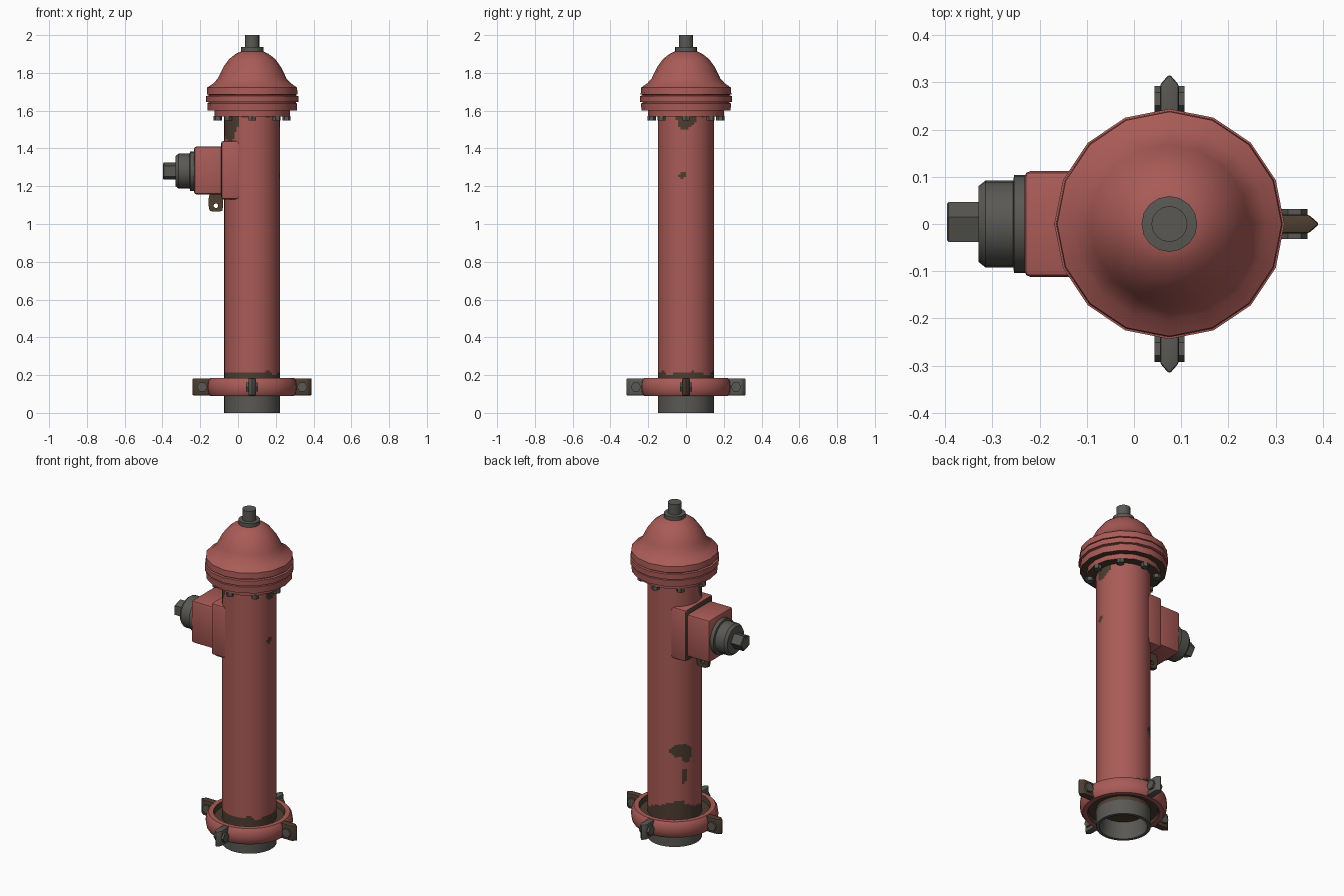
import bpy, bmesh, math
from mathutils import Matrix, Vector, noise

cube = bpy.data.objects.get("Cube")
if cube:
    bpy.data.objects.remove(cube)

AXIS = 0.075      # x of the barrel's centre line
OUTLET_Z = 1.28   # height of the side outlet


def material(name, rgb):
    m = bpy.data.materials.new(name)
    m.use_nodes = True
    m.diffuse_color = (*rgb, 1)
    bsdf = next(n for n in m.node_tree.nodes if n.type == 'BSDF_PRINCIPLED')
    bsdf.inputs["Base Color"].default_value = (*rgb, 1)
    return m


RED, GREY, BROWN = range(3)
MATS = [material("red_paint", (0.40, 0.105, 0.095)),
        material("dark_iron", (0.10, 0.098, 0.088)),
        material("rust_brown", (0.075, 0.047, 0.03))]


def finish(name, bm, place=Matrix(), rule=None, smooth=True, bevel=0):
    """Turn a bmesh into an object; rule maps a face to a colour index."""
    if bevel:
        bmesh.ops.bevel(bm, geom=bm.edges[:], offset=bevel, segments=2,
                        profile=0.5, affect='EDGES')
    bmesh.ops.recalc_face_normals(bm, faces=bm.faces[:])
    bm.normal_update()
    for f in bm.faces:
        f.material_index = rule(f) if callable(rule) else (rule or RED)
    bm.transform(place)
    me = bpy.data.meshes.new(name)
    bm.to_mesh(me)
    bm.free()
    for m in MATS:
        me.materials.append(m)
    ob = bpy.data.objects.new(name, me)
    bpy.context.collection.objects.link(ob)
    if smooth:
        bpy.ops.object.select_all(action='DESELECT')
        ob.select_set(True)
        bpy.context.view_layer.objects.active = ob
        bpy.ops.object.shade_smooth_by_angle(angle=math.radians(32))
    return ob


def lathe(name, profile, segs, place, rule=None, closed=False, smooth=True, turn=0):
    """Revolve (radius, height) points; open ends are capped."""
    bm = bmesh.new()
    rings = []
    for r, z in profile:
        angles = [turn + math.tau * i / segs for i in range(segs)]
        rings.append([bm.verts.new((r * math.cos(a), r * math.sin(a), z)) for a in angles])
    pairs = list(zip(rings, rings[1:])) + ([(rings[-1], rings[0])] if closed else [])
    for lo, hi in pairs:
        for i in range(segs):
            j = (i + 1) % segs
            bm.faces.new((lo[i], lo[j], hi[j], hi[i]))
    if not closed:
        bm.faces.new(rings[0])
        bm.faces.new(rings[-1])
    return finish(name, bm, place, rule, smooth)


def box(name, lo, hi, rule=None, bevel=0):
    bm = bmesh.new()
    bmesh.ops.create_cube(bm, size=1)
    lo, hi = Vector(lo), Vector(hi)
    size = hi - lo
    bm.transform(Matrix.Translation((lo + hi) / 2) @ Matrix.Diagonal((*size, 1)))
    return finish(name, bm, Matrix(), rule, True, bevel)


def prism(name, outline, z0, z1, place, rule=None, bevel=0):
    bm = bmesh.new()
    base = bm.faces.new([bm.verts.new((x, y, z0)) for x, y in outline])
    up = bmesh.ops.extrude_face_region(bm, geom=[base])["geom"]
    bmesh.ops.translate(bm, vec=(0, 0, z1 - z0),
                        verts=[v for v in up if isinstance(v, bmesh.types.BMVert)])
    return finish(name, bm, place, rule, True, bevel)


upright = Matrix.Translation((AXIS, 0, 0))

# Worn patches on the barrel: angle, height, half angle, half height
PATCHES = [(215, 1.53, 26, 0.10), (0, 1.56, 19, 0.06), (138, 0.58, 24, 0.035),
           (152, 0.54, 9, 0.04), (146, 0.42, 7, 0.04), (-8, 1.26, 8, 0.02)]


def barrel_paint(f):
    c = f.calc_center_median()
    if c.z < 0.088:
        return GREY
    if math.hypot(c.x, c.y) < 0.14:
        return BROWN
    wobble = noise.noise(c * 14)
    angle = math.degrees(math.atan2(c.y, c.x))
    back = max(0, math.cos(math.radians(angle - 135)))
    if c.z < 0.21 + 0.03 * wobble + 0.07 * back ** 3 or c.z > 1.575 + 0.04 * wobble:
        return BROWN
    for a, z, da, dz in PATCHES:
        d = (angle - a + 180) % 360 - 180
        if (d / da) ** 2 + ((c.z - z) / dz) ** 2 < 1 + 0.8 * wobble:
            return BROWN
    return RED


# Barrel, hollow at the foot
rows = [(0.148, i * 0.0125) for i in range(129)]
lathe("barrel", [(0.12, 0.10), (0.13, 0.0)] + rows, 64, upright, barrel_paint)

# Clamp ring with a recessed inner web
ring = [(0.14, 0.11), (0.19, 0.11), (0.195, 0.09), (0.222, 0.09), (0.233, 0.105),
        (0.238, 0.137), (0.233, 0.17), (0.222, 0.185), (0.195, 0.185), (0.19, 0.155),
        (0.14, 0.155)]


def ring_paint(f):
    c = f.calc_center_median()
    return BROWN if math.hypot(c.x, c.y) < 0.193 else RED


lathe("clamp_ring", ring, 32, upright, ring_paint, closed=True)

# Four clamp ears, each with a cross bolt
for i, side in enumerate(("left", "back", "right", "front")):
    place = upright @ Matrix.Rotation(i * math.pi / 2, 4, 'Z')
    colour = GREY if i % 2 else BROWN
    wedge = [(0.2, -0.02), (0.295, -0.02), (0.318, 0), (0.295, 0.02), (0.2, 0.02)]
    prism(side + "_clamp_ear", wedge, 0.092, 0.183, place, colour, 0.006)
    across = place @ Matrix.Translation((0.265, 0, 0.137)) @ Matrix.Rotation(math.pi / 2, 4, 'X')
    lathe(side + "_clamp_bolt", [(0.028, -0.032), (0.028, 0.032)], 6, across, GREY, smooth=False)

# Bonnet: flange bands and bell-shaped dome
bonnet = [(0.14, 1.57), (0.20, 1.57), (0.20, 1.60), (0.236, 1.60), (0.238, 1.638),
          (0.231, 1.641), (0.231, 1.645), (0.244, 1.647), (0.244, 1.678), (0.231, 1.680),
          (0.231, 1.684), (0.240, 1.686), (0.238, 1.722), (0.205, 1.745), (0.182, 1.77),
          (0.168, 1.80), (0.150, 1.835), (0.122, 1.873), (0.088, 1.90), (0.058, 1.914)]


def bonnet_paint(f):
    return BROWN if f.calc_center_median().z < 1.61 and f.normal.z < -0.5 else RED


lathe("bonnet", bonnet, 16, upright, bonnet_paint)

# Flange bolts under the bonnet
for i in range(8):
    spot = upright @ Matrix.Rotation(i * math.pi / 4, 4, 'Z') @ Matrix.Translation((0.182, 0, 0))
    lathe("flange_bolt", [(0.022, 1.547), (0.022, 1.572)], 6, spot, GREY, smooth=False)

# Operating nut on top
lathe("top_nut", [(0.059, 1.905), (0.059, 1.936), (0.038, 1.938), (0.038, 2.0)],
      16, upright, GREY)


# Side outlet housing
def housing_paint(f):
    return BROWN if f.normal.x < -0.9 else RED


box("outlet_base", (-0.09, -0.13, 1.13), (0.04, 0.13, 1.44), housing_paint, 0.014)
box("outlet_box", (-0.232, -0.112, 1.157), (-0.05, 0.112, 1.41), RED, 0.012)

# Outlet cap and its five-sided nut, facing the model's right
sideways = Matrix.Translation((0, 0, OUTLET_Z)) @ Matrix.Rotation(-math.pi / 2, 4, 'Y')
cap = [(0.104, 0.22), (0.104, 0.254), (0.092, 0.256), (0.092, 0.315), (0.08, 0.33)]
lathe("outlet_cap", cap, 24, sideways, GREY)
lathe("outlet_nut", [(0.047, 0.325), (0.047, 0.393), (0.043, 0.396)], 5, sideways, GREY,
      smooth=False, turn=math.radians(18))

# Chain tab with a hole below the outlet
bm = bmesh.new()
loops = []
for y in (-0.012, 0.012):
    for half_x, half_z, square in ((0.038, 0.05, True), (0.012, 0.012, False)):
        loop = []
        for k in range(16):
            c, s = math.cos(math.tau * k / 16), math.sin(math.tau * k / 16)
            m = max(abs(c), abs(s), 0.8) if square else 1
            loop.append(bm.verts.new((-0.117 + half_x * c / m, y, 1.115 + half_z * s / m
                                      - (0 if square else 0.018))))
        loops.append(loop)
for a, b in ((0, 1), (1, 3), (3, 2), (2, 0)):
    for k in range(16):
        n = (k + 1) % 16
        bm.faces.new((loops[a][k], loops[a][n], loops[b][n], loops[b][k]))
finish("chain_tab", bm, rule=BROWN)
